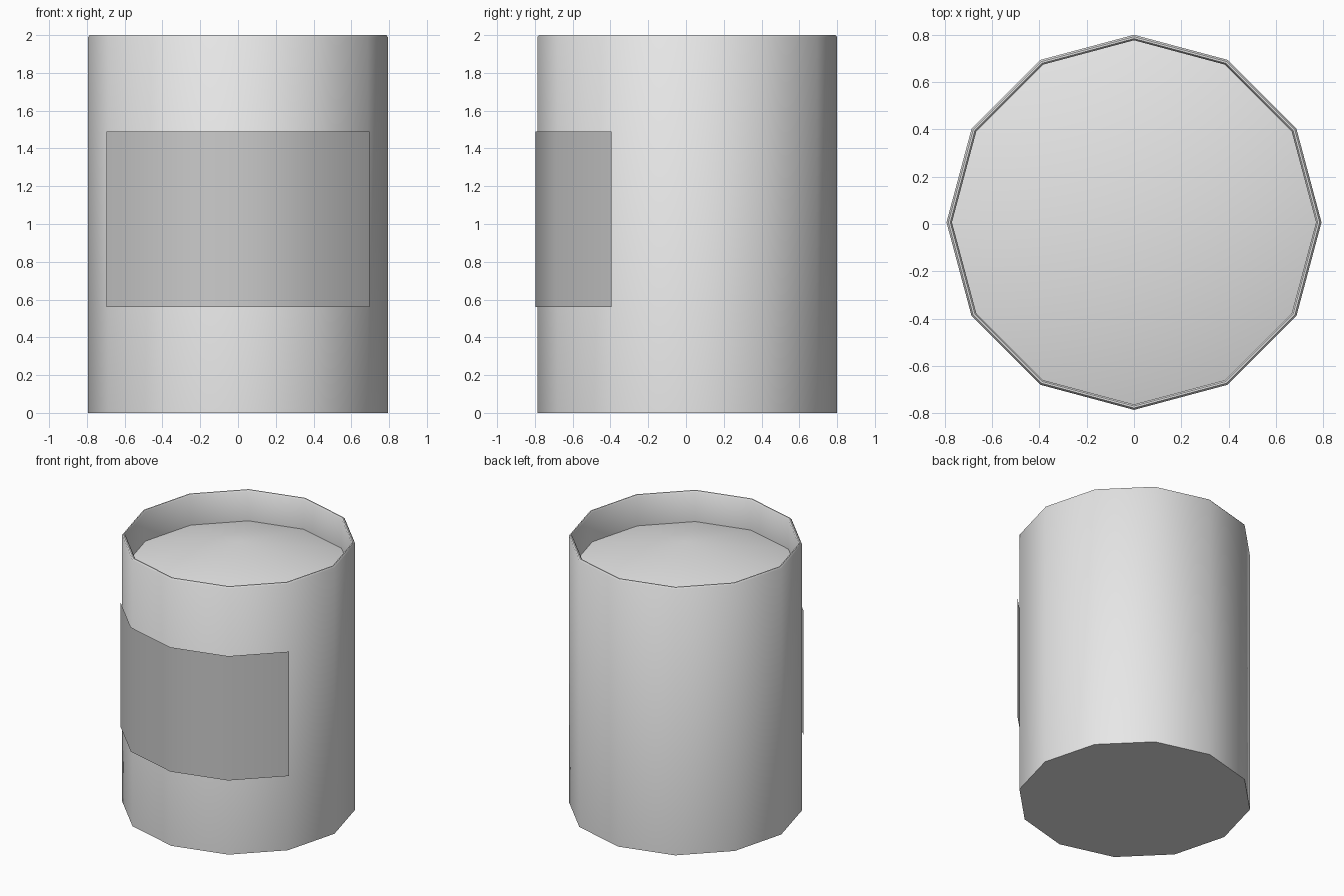
import bpy
import bmesh
from math import sin, cos, pi, radians

cube = bpy.data.objects.get("Cube")
if cube:
    bpy.data.objects.remove(cube, do_unlink=True)

SIDES = 12
CENTRE_Y = 0.007


def material(name, colour):
    mat = bpy.data.materials.new(name)
    mat.use_nodes = True
    mat.diffuse_color = colour
    mat.node_tree.nodes["Principled BSDF"].inputs["Base Color"].default_value = colour
    return mat


def ring(bm, radius, z):
    """One twelve-sided ring of vertices with a corner facing the front."""
    return [bm.verts.new((radius * sin(2 * pi * i / SIDES),
                          CENTRE_Y - radius * cos(2 * pi * i / SIDES), z))
            for i in range(SIDES)]


def bridge(bm, low, high):
    for i in range(SIDES):
        j = (i + 1) % SIDES
        bm.faces.new((low[i], low[j], high[j], high[i]))


def finish(bm, name, mat, angle):
    mesh = bpy.data.meshes.new(name)
    bm.to_mesh(mesh)
    bm.free()
    mesh.materials.append(mat)
    obj = bpy.data.objects.new(name, mesh)
    bpy.context.collection.objects.link(obj)
    bpy.ops.object.select_all(action='DESELECT')
    obj.select_set(True)
    bpy.context.view_layer.objects.active = obj
    bpy.ops.object.shade_smooth_by_angle(angle=radians(angle))
    return obj


light_grey = material("light grey", (0.8, 0.8, 0.8, 1))
mid_grey = material("mid grey", (0.6, 0.6, 0.6, 1))

# Open can: outer wall, chamfered rim, inner wall, down to the contents
bm = bmesh.new()
profile = [(0.793, 0), (0.793, 1.99), (0.785, 2), (0.777, 2), (0.77, 1.99), (0.77, 1.77)]
rings = [ring(bm, r, z) for r, z in profile]
for low, high in zip(rings, rings[1:]):
    bridge(bm, low, high)
bm.faces.new(rings[0][::-1])
finish(bm, "can_body", light_grey, 40)

# Contents: a shallow cone rising to the middle
bm = bmesh.new()
edge = ring(bm, 0.77, 1.77)
tip = bm.verts.new((0, CENTRE_Y, 1.975))
for i in range(SIDES):
    bm.faces.new((edge[i], edge[(i + 1) % SIDES], tip))
finish(bm, "can_contents", light_grey, 40)

# Label: thin sheet wrapped over the four front sides
bm = bmesh.new()
low, high = ring(bm, 0.805, 0.56), ring(bm, 0.805, 1.49)
bridge(bm, low, high)
spare = [v for v in bm.verts if v.co.y > -0.3]
bmesh.ops.delete(bm, geom=spare, context='VERTS')
finish(bm, "front_label", mid_grey, 40)
